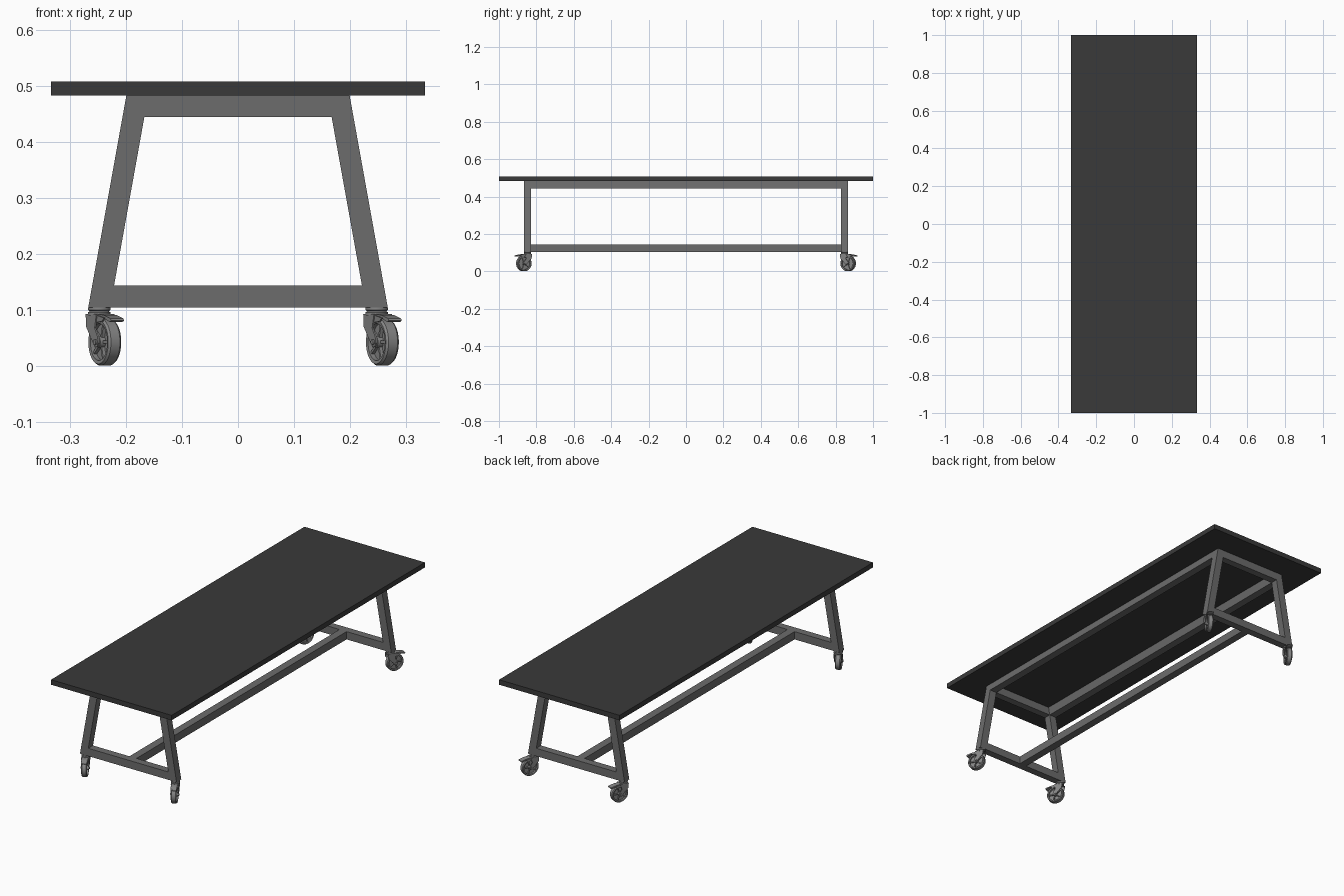
import bpy, bmesh, math
from mathutils import Matrix, Vector

cube = bpy.data.objects.get("Cube")
if cube:
    bpy.data.objects.remove(cube)


def material(name, value, roughness=0.6):
    m = bpy.data.materials.new(name)
    m.use_nodes = True
    colour = (value, value, value, 1)
    m.diffuse_color = colour
    bsdf = m.node_tree.nodes["Principled BSDF"]
    bsdf.inputs["Base Color"].default_value = colour
    bsdf.inputs["Roughness"].default_value = roughness
    return m


CHARCOAL = material("charcoal top", 0.042)
STEEL = material("dark steel frame", 0.15)
GREY = material("caster grey", 0.24)


def to_mesh(name, bm, mat, smooth=False):
    bmesh.ops.recalc_face_normals(bm, faces=bm.faces)
    me = bpy.data.meshes.new(name)
    bm.to_mesh(me)
    bm.free()
    me.materials.append(mat)
    if smooth:
        me.shade_smooth()
        me.set_sharp_from_angle(angle=math.radians(35))
    return me


def place(name, me, location=(0, 0, 0), turn=0):
    ob = bpy.data.objects.new(name, me)
    ob.location = location
    ob.rotation_euler.z = turn
    bpy.context.scene.collection.objects.link(ob)
    return ob


def add_prism(bm, profile, y0, y1, matrix=Matrix()):
    """Extrude an x-z outline from y0 to y1."""
    face = bm.faces.new([bm.verts.new(matrix @ Vector((x, y0, z))) for x, z in profile])
    ext = bmesh.ops.extrude_face_region(bm, geom=[face])["geom"]
    verts = [v for v in ext if isinstance(v, bmesh.types.BMVert)]
    shift = matrix.to_3x3() @ Vector((0, y1 - y0, 0))
    bmesh.ops.translate(bm, verts=verts, vec=shift)


def prism(name, profile, y0, y1, mat):
    bm = bmesh.new()
    add_prism(bm, profile, y0, y1)
    return place(name, to_mesh(name, bm, mat))


def rect(x0, x1, z0, z1):
    return [(x0, z0), (x1, z0), (x1, z1), (x0, z1)]


def add_lathe(bm, profile, axis, centre, steps=40):
    """Spin (radius, along-axis) points around the y or z axis."""
    def point(r, h):
        return Vector((r, h, 0)) if axis == "Y" else Vector((r, 0, h))
    c = Vector(centre)
    verts = [bm.verts.new(c + point(r, h)) for r, h in profile]
    edges = [bm.edges.new(pair) for pair in zip(verts, verts[1:])]
    direction = (0, 1, 0) if axis == "Y" else (0, 0, 1)
    bmesh.ops.spin(bm, geom=verts + edges, cent=c, axis=direction,
                   angle=math.tau, steps=steps, use_duplicate=False)
    bmesh.ops.remove_doubles(bm, verts=bm.verts, dist=1e-5)


# Table top
TOP, UNDER, FOOT, TUBE = 0.508, 0.483, 0.105, 0.039
prism("table_top", rect(-0.333, 0.333, UNDER, TOP), -1, 1, CHARCOAL)


# Splayed end frames
def outer(z):
    return 0.199 + (UNDER - z) / (UNDER - FOOT) * 0.068


def inner(z):
    return outer(z) - TUBE


def cross_rail(z0, z1):
    return [(-inner(z0), z0), (inner(z0), z0), (inner(z1), z1), (-inner(z1), z1)]


def leaning(side, z0, z1):
    return [(side * x, z) for x, z in
            [(inner(z0), z0), (outer(z0), z0), (outer(z1), z1), (inner(z1), z1)]]


SIDES = (("left", 1), ("right", -1))
Y_IN, Y_OUT = 0.829, 0.866
RAIL_LOW, STRETCH_TOP = UNDER - TUBE, FOOT + TUBE
for end, s in (("front", -1), ("back", 1)):
    for side, t in SIDES:
        prism(f"{end}_{side}_leg", leaning(t, FOOT, UNDER), s * Y_IN, s * Y_OUT, STEEL)
    prism(f"{end}_upper_rail", cross_rail(RAIL_LOW, UNDER), s * Y_IN, s * Y_OUT, STEEL)
    prism(f"{end}_lower_rail", cross_rail(FOOT, STRETCH_TOP), s * Y_IN, s * Y_OUT, STEEL)

# Long rails between the end frames
for side, t in SIDES:
    prism(f"{side}_long_rail", leaning(t, RAIL_LOW, UNDER), -Y_IN, Y_IN, STEEL)
prism("centre_stretcher", rect(-TUBE / 2, TUBE / 2, FOOT, STRETCH_TOP), -Y_IN, Y_IN, STEEL)

# Caster wheel: tyre ring, web, hub and spokes (rolls along local x)
AXLE = (0.022, 0, 0.043)
bm = bmesh.new()
add_lathe(bm, [(0.033, -0.012), (0.039, -0.013), (0.042, -0.009), (0.042, 0.009),
               (0.039, 0.013), (0.033, 0.012), (0.033, -0.012)], "Y", AXLE)
add_lathe(bm, [(0, -0.003), (0.034, -0.003), (0.034, 0.003), (0, 0.003)], "Y", AXLE)
add_lathe(bm, [(0, -0.014), (0.010, -0.014), (0.010, 0.014), (0, 0.014)], "Y", AXLE, 24)
for i in range(5):
    spin = Matrix.Translation(AXLE) @ Matrix.Rotation(math.tau * i / 5, 4, "Y")
    add_prism(bm, rect(0.008, 0.034, -0.0025, 0.0025), -0.009, 0.009, spin)
wheel = to_mesh("caster_wheel", bm, GREY, True)

# Caster fork: swivel head, crown, two cheeks and the axle bolt
bm = bmesh.new()
add_lathe(bm, [(0, FOOT), (0.020, FOOT), (0.020, 0.100), (0.017, 0.098),
               (0.020, 0.096), (0.020, 0.090), (0, 0.090)], "Z", (0, 0, 0), 32)
add_prism(bm, rect(-0.016, 0.022, 0.088, 0.093), -0.018, 0.018)
cheek = [(-0.018, 0.093), (-0.016, 0.070), (0.012, 0.040), (0.018, 0.034),
         (0.026, 0.034), (0.031, 0.041), (0.029, 0.052), (0.017, 0.068), (0.024, 0.093)]
for s in (-1, 1):
    add_prism(bm, cheek, s * 0.015, s * 0.018)
add_lathe(bm, [(0, -0.021), (0.005, -0.021), (0.005, 0.021), (0, 0.021)], "Y", AXLE, 12)
fork = to_mesh("caster_fork", bm, GREY, True)

# Brake pedal with a turned-down side lip
bm = bmesh.new()
add_prism(bm, [(0.018, 0.088), (0.044, 0.085), (0.066, 0.079), (0.072, 0.081),
               (0.070, 0.085), (0.044, 0.091), (0.018, 0.093)], -0.013, 0.013)
for s in (-1, 1):
    add_prism(bm, [(0.020, 0.078), (0.042, 0.080), (0.050, 0.086), (0.020, 0.091)],
              s * 0.013, s * 0.016)
pedal = to_mesh("caster_brake_pedal", bm, GREY)

# Four casters, swivelled outwards
SWIVEL = math.radians(63)
for end, s in (("front", -1), ("back", 1)):
    for side, t in SIDES:
        spot = (t * (outer(FOOT) - TUBE / 2), s * (Y_IN + Y_OUT) / 2, 0)
        for part, me in (("wheel", wheel), ("fork", fork), ("brake_pedal", pedal)):
            place(f"{end}_{side}_caster_{part}", me, spot, s * SWIVEL)
